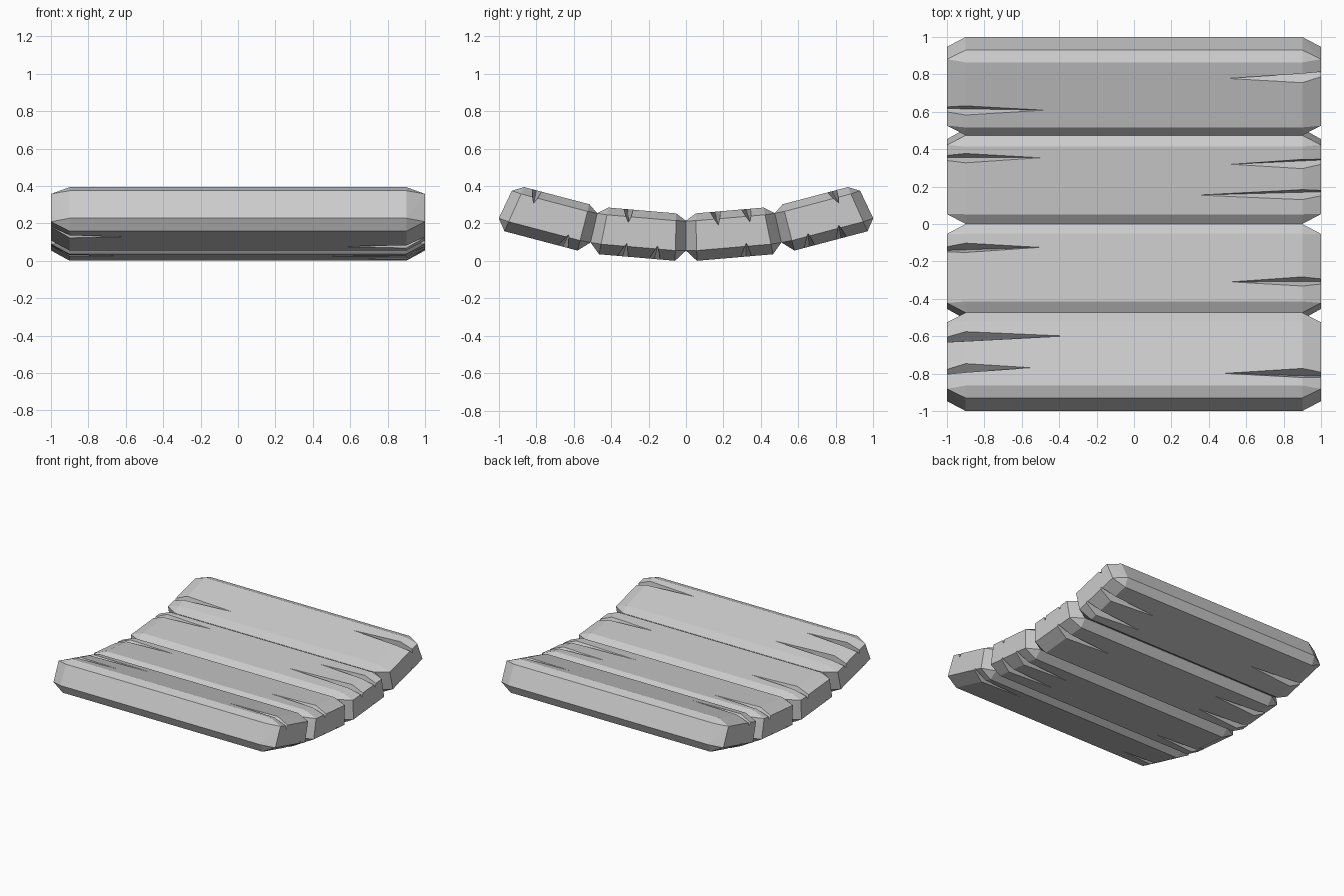
import bpy, bmesh, math

cube = bpy.data.objects.get("Cube")
if cube:
    bpy.data.objects.remove(cube, do_unlink=True)

# Arched deck: four planks on a sagging arc, slightly flattened in z
R_TOP, R_UP, R_LOW, R_BOT = 2.385, 2.43, 2.613, 2.676
FLAT = 0.87
SPAN = 11.25   # degrees per plank
CHAMFER = 1.25

grey = bpy.data.materials.new("plain_grey")
grey.use_nodes = True
GREY = (0.6, 0.6, 0.6, 1)
grey.diffuse_color = GREY
grey.node_tree.nodes["Principled BSDF"].inputs["Base Color"].default_value = GREY


def bend(x, deg, r):
    a = math.radians(deg)
    return (x, r * math.sin(a), FLAT * (R_BOT - r * math.cos(a)))


def make_object(name, bm):
    bmesh.ops.recalc_face_normals(bm, faces=bm.faces)
    mesh = bpy.data.meshes.new(name)
    bm.to_mesh(mesh)
    bm.free()
    mesh.materials.append(grey)
    obj = bpy.data.objects.new(name, mesh)
    bpy.context.collection.objects.link(obj)
    return obj


def plank_body(name, a0, a1):
    """Box with a single chamfer on every edge, longer along x."""
    bm = bmesh.new()
    b0, b1 = a0 + CHAMFER, a1 - CHAMFER
    octagon = [(a, r) for a in (a0, a1) for r in (R_UP, R_LOW)]
    octagon += [(a, r) for a in (b0, b1) for r in (R_TOP, R_BOT)]
    end_face = [(a, r) for a in (b0, b1) for r in (R_UP, R_LOW)]
    for side in (-1, 1):
        for ring, x in ((octagon, 0.9), (end_face, 1.0)):
            for a, r in ring:
                bm.verts.new(bend(side * x, a, r))
    bmesh.ops.convex_hull(bm, input=bm.verts)
    bmesh.ops.dissolve_limit(bm, angle_limit=0.01, verts=bm.verts, edges=bm.edges)
    return make_object(name, bm)


def add_crack(bm, mid, side, top, y, tip):
    """Tapered wedge that starts at the tip and deepens towards the plank end."""
    radius = R_TOP if top else R_BOT
    deg = math.degrees(math.asin(y / radius))
    r = radius * math.cos(math.radians(SPAN / 2 - CHAMFER)) / math.cos(math.radians(deg - mid))
    inward = 1 if top else -1
    x = side * 1.03
    lean = 0.3 * side
    pts = [bend(side * tip, deg, r),
           bend(x, deg - 1, r - inward * 0.02),
           bend(x, deg + 1, r - inward * 0.02),
           bend(x, deg + lean, r + inward * 0.085)]
    v = [bm.verts.new(p) for p in pts]
    for i in range(4):
        bm.faces.new([v[j] for j in range(4) if j != i])


# Cracks: (end, on top, y, x distance of the tip)
cracks = [(1, True, y, t) for y, t in
          ((-0.80, 0.48), (-0.31, 0.52), (0.155, 0.34), (0.32, 0.52), (0.78, 0.5))]
cracks += [(-1, True, y, t) for y, t in
           ((-0.77, 0.55), (-0.6, 0.37), (-0.125, 0.5), (0.355, 0.5), (0.61, 0.48))]
cracks += [(1, False, y, t) for y, t in
           ((-0.66, 0.55), (-0.34, 0.5), (-0.17, 0.5), (0.32, 0.5), (0.66, 0.5), (0.83, 0.5))]
cracks += [(-1, False, y, t) for y, t in
           ((-0.86, 0.62), (-0.38, 0.53), (0.14, 0.5), (0.34, 0.5), (0.75, 0.5))]

names = ("front_plank", "front_middle_plank", "back_middle_plank", "back_plank")
for i, name in enumerate(names):
    a0 = (i - 2) * SPAN
    mid = a0 + SPAN / 2
    plank = plank_body(name, a0, a0 + SPAN)
    bm = bmesh.new()
    for side, top, y, tip in cracks:
        if math.floor(y * 2 + 2) == i:
            add_crack(bm, mid, side, top, y, tip)
    cutter = make_object(name + "_cutter", bm)
    cutter.hide_render = True
    cut = plank.modifiers.new("cracks", "BOOLEAN")
    cut.operation, cut.solver, cut.object = "DIFFERENCE", "EXACT", cutter

    # Bake the cut and drop the cutter
    graph = bpy.context.evaluated_depsgraph_get()
    baked = bpy.data.meshes.new_from_object(plank.evaluated_get(graph))
    plank.modifiers.clear()
    plank.data = baked
    bpy.data.objects.remove(cutter, do_unlink=True)
